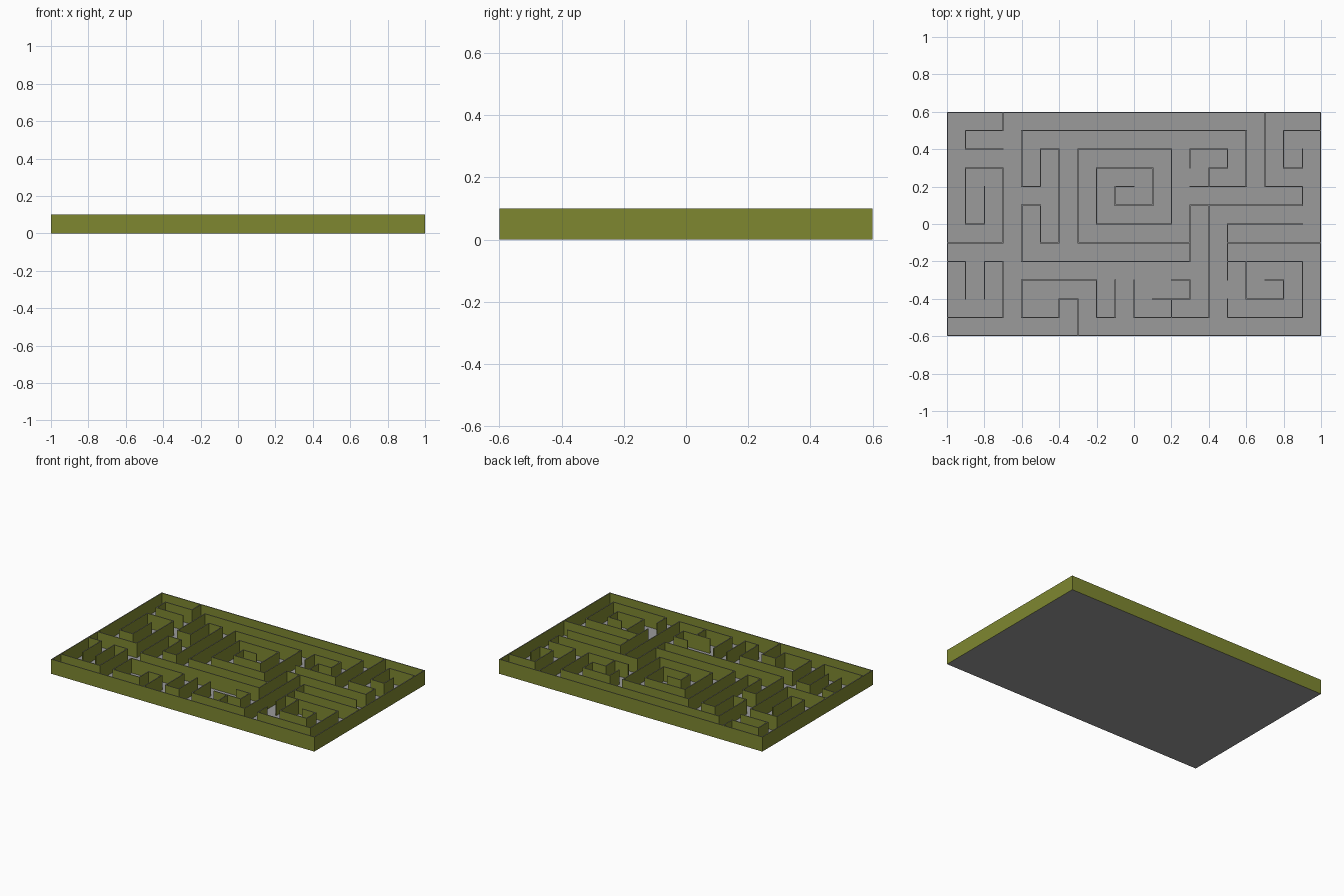
import bpy, bmesh

if "Cube" in bpy.data.objects:
    bpy.data.objects.remove(bpy.data.objects["Cube"])

def material(name, rgb):
    m = bpy.data.materials.new(name)
    m.diffuse_color = (*rgb, 1)
    m.use_nodes = True
    m.node_tree.nodes["Principled BSDF"].inputs["Base Color"].default_value = m.diffuse_color
    return m

OLIVE = material("olive_wall", (0.21, 0.245, 0.03))
GREY = material("grey_stone", (0.33, 0.33, 0.33))
H, T, CELL = 0.1, 0.006, 0.1      # wall height, wall thickness, maze cell
STEP = {"u": (0, 1), "d": (0, -1), "l": (-1, 0), "r": (1, 0)}

def build(name, boxes):
    """Thin upright boxes: olive sides, grey top."""
    bm = bmesh.new()
    for x0, y0, x1, y1 in boxes:
        lo = [bm.verts.new(p) for p in ((x0, y0, 0), (x1, y0, 0), (x1, y1, 0), (x0, y1, 0))]
        hi = [bm.verts.new((v.co.x, v.co.y, H)) for v in lo]
        for i in range(4):
            j = (i + 1) % 4
            bm.faces.new((lo[i], lo[j], hi[j], hi[i]))
        bm.faces.new(hi).material_index = 1
    me = bpy.data.meshes.new(name)
    bm.to_mesh(me)
    bm.free()
    me.materials.append(OLIVE)
    me.materials.append(GREY)
    bpy.context.collection.objects.link(bpy.data.objects.new(name, me))

def wall(name, x, y, moves):
    """A wall walked along the cell grid from x, y, e.g. 'u3 r2'."""
    boxes = []
    for move in moves.split():
        dx, dy = STEP[move[0]]
        nx, ny = x + dx * int(move[1:]), y + dy * int(move[1:])
        boxes.append((max(min(x, nx) * CELL - T / 2, -1 + T), max(min(y, ny) * CELL - T / 2, -0.6 + T),
                      min(max(x, nx) * CELL + T / 2, 1 - T), min(max(y, ny) * CELL + T / 2, 0.6 - T)))
        x, y = nx, ny
    build(name, boxes)

# Left walls
wall("top_left_hook", -7, 6, "d1 l2 d1 r2")
wall("left_wall", -10, -1, "r3 u4 l2 d3 r1 u2")
wall("lower_left_stub", -10, -2, "r1 d2")
wall("lower_left_hook", -10, -5, "r3 u3 l1 d2")

# Central walls
wall("long_winding_wall", 6, 2, "u3 l12 d3 r1 u2 r1 d5 l1 u2 l1 d3 r9 u3 r6 u1 l2 u4")
wall("spiral", 3, -1, "l6 u5 r5 d4 l4 u3 r3 d2 l2 u1 r1")
wall("upper_bar", 6, 2, "l3")
wall("upper_hook", 4, 2, "u1 r1 u1 l2 d1")

# Lower walls
wall("lower_middle_wall", -3, -6, "u2 l1 d1 l2 u2 r4 d2 r1 u2")
wall("centre_post_wall", 4, 1, "d6 l4 u2")
wall("lower_post", 2, -5, "u1")
wall("lower_hook", 1, -4, "r2 u1 l1")

# Right walls
wall("top_right_hook", 10, 5, "l2 d2 r1 u1")
wall("right_corner", 9, 0, "l4 d3")
wall("right_bar", 10, -1, "l5")
wall("lower_right_frame", 5, -2, "r4 d3 l4 u1")
wall("lower_right_hook", 6, -2, "d2 r2 u1 l1")

# Outer border walls
build("border_wall", [(-1, -0.6, 1, -0.6 + T), (-1, 0.6 - T, 1, 0.6),
                      (-1, -0.6 + T, -1 + T, 0.6 - T), (1 - T, -0.6 + T, 1, 0.6 - T)])

# Floor sheet
bpy.ops.mesh.primitive_plane_add(size=1)
floor = bpy.context.object
floor.name = "floor"
floor.scale = (2, 1.2, 1)
bpy.ops.object.transform_apply(location=False, rotation=False, scale=True)
floor.data.materials.append(GREY)
